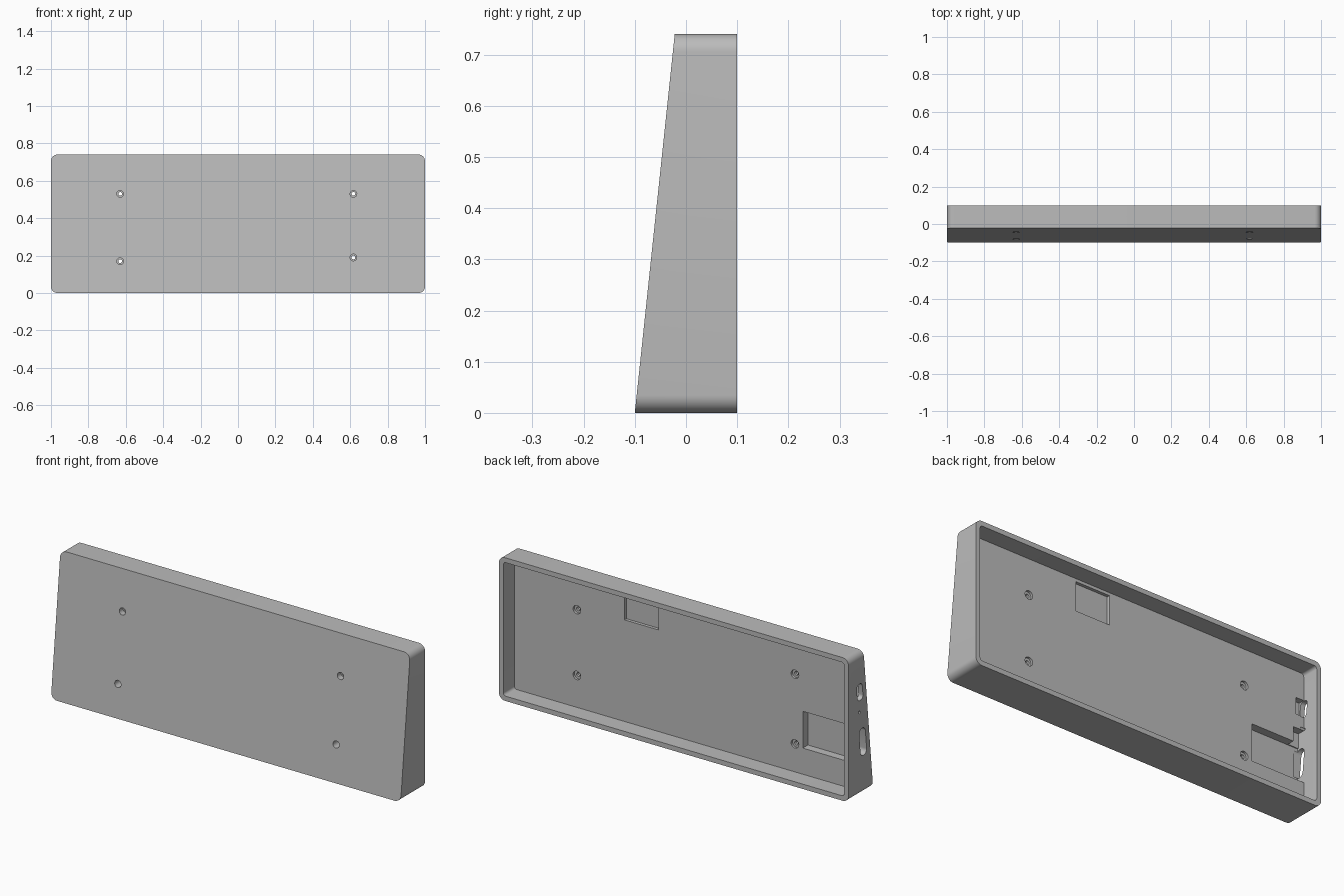
import bpy, bmesh, math
from mathutils import Matrix, Vector

if "Cube" in bpy.data.objects:
    bpy.data.objects.remove(bpy.data.objects["Cube"])

HEIGHT, BACK, FLOOR, WALL = 0.74, 0.10, 0.01, 0.025
SLOPE = 0.078 / HEIGHT
TILT = math.atan(SLOPE)

grey = bpy.data.materials.new("plain_grey")
grey.use_nodes = True
grey.diffuse_color = (0.5, 0.5, 0.5, 1)
grey.node_tree.nodes["Principled BSDF"].inputs["Base Color"].default_value = (0.5, 0.5, 0.5, 1)


def slanted(z):
    """Depth of the leaning front face at height z."""
    return -BACK + SLOPE * z


def rounded(w, h, r, steps=8):
    """Rounded rectangle centred on the origin."""
    pts = []
    for i, (sx, sy) in enumerate([(1, 1), (-1, 1), (-1, -1), (1, -1)]):
        for k in range(steps + 1):
            a = math.pi / 2 * (i + k / steps)
            pts.append((sx * (w / 2 - r) + r * math.cos(a),
                        sy * (h / 2 - r) + r * math.sin(a)))
    return pts


def loft(name, first, second):
    """Closed solid between two matching loops."""
    bm = bmesh.new()
    a = [bm.verts.new(p) for p in first]
    b = [bm.verts.new(p) for p in second]
    bm.faces.new(a)
    bm.faces.new(b)
    for i in range(len(a)):
        j = (i + 1) % len(a)
        bm.faces.new((a[i], a[j], b[j], b[i]))
    bmesh.ops.recalc_face_normals(bm, faces=bm.faces)
    mesh = bpy.data.meshes.new(name)
    bm.to_mesh(mesh)
    bm.free()
    obj = bpy.data.objects.new(name, mesh)
    bpy.context.collection.objects.link(obj)
    return obj


def box(name, x0, x1, y0, y1, z0, z1):
    ring = [(x0, z0), (x1, z0), (x1, z1), (x0, z1)]
    return loft(name, [(x, y0, z) for x, z in ring], [(x, y1, z) for x, z in ring])


def bore(name, x, z, r, y0, y1):
    ring = rounded(2 * r, 2 * r, r * 0.999, 6)
    return loft(name, [(x + u, y0, z + v) for u, v in ring],
                [(x + u, y1, z + v) for u, v in ring])


def port(name, y, z, w, h, r):
    """Slot through the side wall, leaning with the front face."""
    turn = Matrix.Rotation(-TILT, 3, 'X')
    ring = [turn @ Vector((0, u, v)) + Vector((0, y, z)) for u, v in rounded(w, h, r, 6)]
    return loft(name, [p + Vector((-1.05, 0, 0)) for p in ring],
                [p + Vector((-0.955, 0, 0)) for p in ring])


# Wedge shell
mid = HEIGHT / 2
outline = [(x, z + mid) for x, z in rounded(2, HEIGHT, 0.035)]
shell = loft("wedge_case", [(x, slanted(z), z) for x, z in outline],
             [(x, BACK, z) for x, z in outline])
shell.data.materials.append(grey)

# Open back cavity
inner = [(x, z + mid) for x, z in rounded(2 - 2 * WALL, HEIGHT - 2 * WALL, 0.015)]
cutters = [loft("cavity", [(x, FLOOR, z) for x, z in inner],
                [(x, BACK + 0.1, z) for x, z in inner])]

# Pockets in the floor
side, top = -1 + WALL, 0.05
cutters += [
    box("board_pocket", side, -0.675, -0.032, top, 0.16, 0.35),
    box("light_pocket", side, -0.915, -0.027, top, 0.30, 0.425),
    box("switch_pocket", side, -0.93, -0.022, top, 0.495, 0.58),
    box("upper_pocket", 0.15, 0.345, -0.006, top, 0.55, 0.70),
]

# Side wall openings
cutters += [
    port("large_port", -0.017, 0.27, 0.05, 0.145, 0.024),
    port("small_port", 0.008, 0.535, 0.045, 0.085, 0.018),
    port("light_hole", 0.012, 0.432, 0.014, 0.014, 0.0069),
]

# Stepped screw holes
for x, z in [(-0.63, 0.53), (-0.63, 0.17), (0.617, 0.53), (0.617, 0.19)]:
    cutters += [bore("screw_hole", x, z, 0.010, -0.2, top),
                bore("front_counterbore", x, z, 0.018, -0.2, -0.015),
                bore("back_counterbore", x, z, 0.022, -0.002, top)]

# Cut everything out of the shell
bpy.context.view_layer.objects.active = shell
shell.select_set(True)
for cutter in cutters:
    cutter.hide_render = True
    mod = shell.modifiers.new(cutter.name, 'BOOLEAN')
    mod.operation, mod.solver, mod.object = 'DIFFERENCE', 'EXACT', cutter
    bpy.ops.object.modifier_apply(modifier=mod.name)
    bpy.data.objects.remove(cutter)
bpy.ops.object.shade_smooth_by_angle(angle=math.radians(30))
